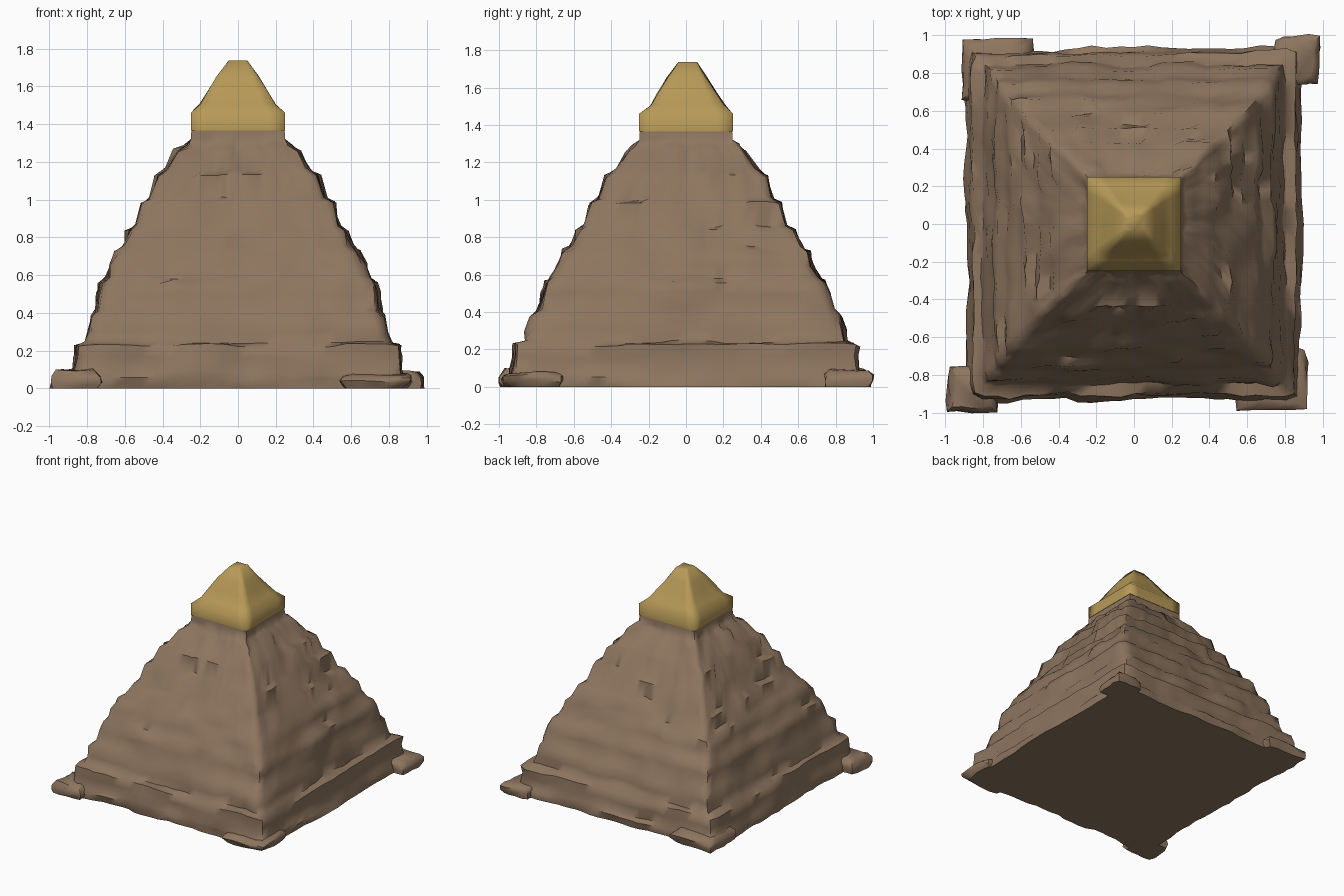
import bpy, bmesh, math, random
from mathutils import Vector, noise

if "Cube" in bpy.data.objects:
    bpy.data.objects.remove(bpy.data.objects["Cube"])

random.seed(11)


def material(name, rgb):
    m = bpy.data.materials.new(name)
    m.diffuse_color = (*rgb, 1)
    m.use_nodes = True
    m.node_tree.nodes["Principled BSDF"].inputs["Base Color"].default_value = m.diffuse_color
    return m


stone = material("brown stone", (0.27, 0.18, 0.115))
gold = material("gold", (0.47, 0.32, 0.095))


def finish(name, bm, mat, angle):
    me = bpy.data.meshes.new(name)
    bm.to_mesh(me)
    bm.free()
    me.materials.append(mat)
    ob = bpy.data.objects.new(name, me)
    bpy.context.collection.objects.link(ob)
    bpy.context.view_layer.objects.active = ob
    ob.select_set(True)
    bpy.ops.object.shade_smooth_by_angle(angle=math.radians(angle))
    ob.select_set(False)


def loft(name, rings, mat, angle=50):
    """Skin closed rings of equal length; the flat bottom keeps a hard rim."""
    bm = bmesh.new()
    loops = [[bm.verts.new(p) for p in r] for r in rings]
    n = len(loops[0])
    for a, b in zip(loops, loops[1:]):
        for i in range(n):
            j = (i + 1) % n
            bm.faces.new((a[i], a[j], b[j], b[i]))
    bm.faces.new([bm.verts.new(p) for p in rings[0]][::-1])
    bm.faces.new(loops[-1])
    finish(name, bm, mat, angle)


def square_ring(hx, hy, z, segs, rough=0.0, seed=0.0, cx=0.0, cy=0.0, course=None):
    """Rectangular ring with wandering points; a course adds blocky offsets."""
    corners = [(-1, -1), (1, -1), (1, 1), (-1, 1)]
    pts = []
    for k in range(4):
        a, b = corners[k], corners[(k + 1) % 4]
        for s in range(segs):
            t = s / segs
            x, y = (a[0] + (b[0] - a[0]) * t) * hx, (a[1] + (b[1] - a[1]) * t) * hy
            q = Vector((x * 4, y * 4, seed * 3.7))
            out = rough * (noise.noise(q) + random.uniform(-.3, .3))
            dz = rough * 0.7 * noise.noise(q + Vector((9, 5, 2))) if z > 0.01 else 0
            if course is not None and s:
                block = random.Random(course * 97 + k * 31 + (s + course) // 4)
                out += rough * block.uniform(-.7, .7)
                dz += rough * block.uniform(-.5, .5) if z > 0.07 else 0
            g = 1 + out / max(hx, hy) - (rough * 0.6 if s == 0 else 0)
            pts.append((x * g + cx, y * g + cy, z + dz))
    return pts


# Weathered courses: half width, half depth, height
profile = [
    (.885, .925, 0), (.885, .935, .055), (.87, .92, .08), (.86, .91, .16), (.855, .905, .225),
    (.80, .855, .243), (.785, .845, .30), (.77, .825, .38), (.745, .79, .415),
    (.735, .765, .50), (.72, .745, .56), (.685, .715, .585), (.67, .68, .65),
    (.64, .65, .72), (.60, .605, .75), (.575, .575, .835), (.53, .535, .865),
    (.505, .505, .98), (.46, .455, 1.01), (.43, .425, 1.125), (.37, .375, 1.16),
    (.32, .312, 1.26), (.27, .278, 1.285), (.25, .25, 1.32), (.247, .247, 1.365)]
rings, course = [], 0
for i, (hx, hy, z) in enumerate(profile):
    if i and profile[i - 1][0] - hx > .024:      # a tread starts a new course
        course += 1
    rough = 0 if i >= len(profile) - 2 else 0.02
    rings.append(square_ring(hx, hy, z, 24, rough, i, course=course))
loft("stepped_body", rings, stone, 58)

# Broken blocks at the four bottom corners: x range, y range, height
for name, x0, x1, y0, y1, top in (
        ("front_left_corner", -.98, -.74, -.985, -.75, .10),
        ("front_right_corner", .56, .91, -.975, -.66, .08),
        ("back_right_corner", .74, .975, .74, .985, .09),
        ("back_left_corner", -.91, -.54, .66, .98, .10)):
    cx, cy, hx, hy = (x0 + x1) / 2, (y0 + y1) / 2, (x1 - x0) / 2, (y1 - y0) / 2
    loft(name, [square_ring(hx * f, hy * f, z, 4, .035, x0 + z * 3, cx, cy)
                for f, z in ((.90, 0), (1, .035), (.99, .065), (.82, top))], stone, 55)

# Gold capstone: upright collar, then a worn pyramid with a blunt tip
cap = [(.25, 1.365, 0), (.25, 1.46, 0), (.20, 1.505, .008), (.155, 1.575, .014),
       (.105, 1.655, .014), (.05, 1.738, .006)]
loft("gold_capstone", [square_ring(h, h, z, 6, r, z, 0, .01 * (z > 1.5))
                       for h, z, r in cap], gold, 100)
